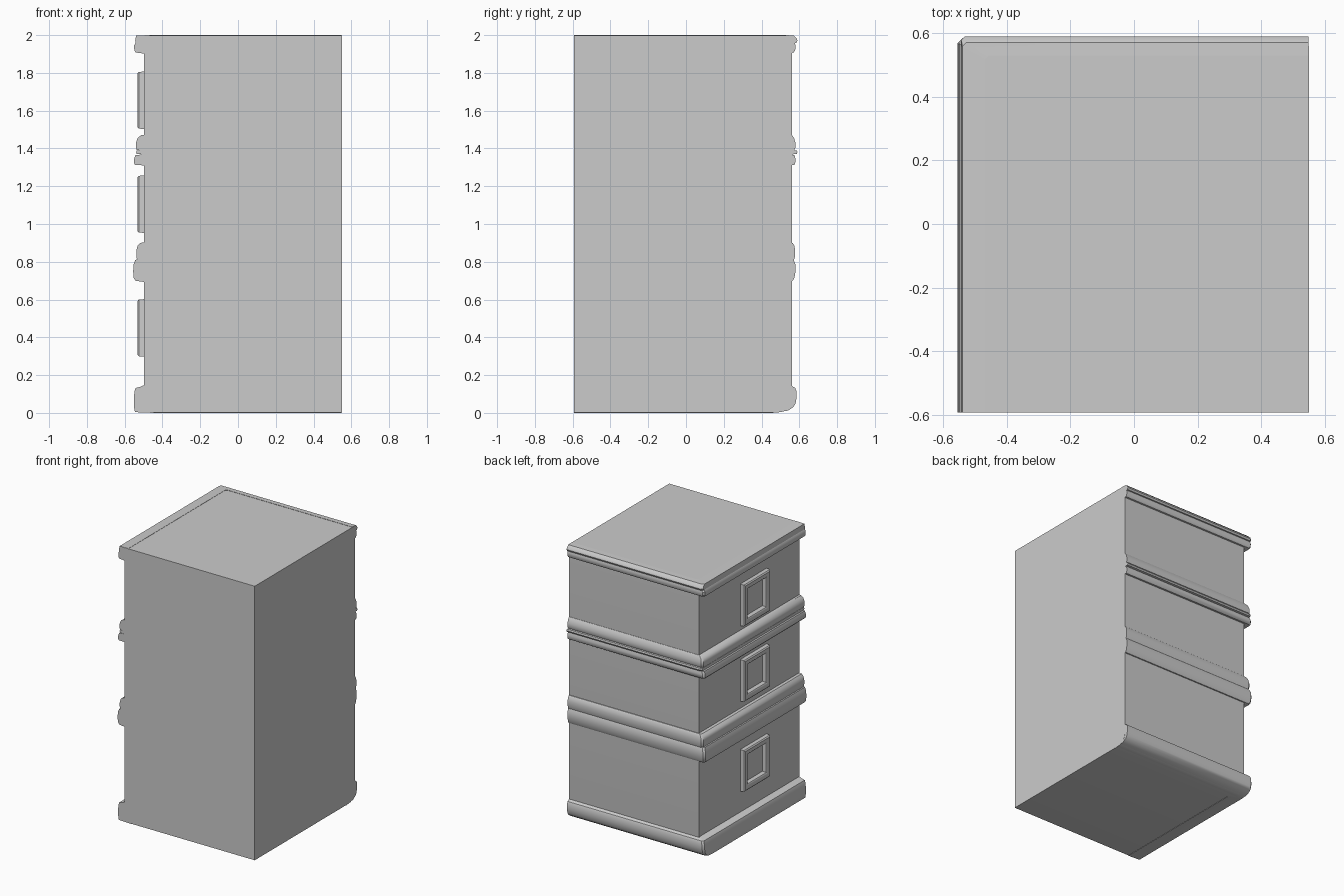
import bpy, bmesh, math

old = bpy.data.objects.get("Cube")
if old:
    bpy.data.objects.remove(old)

SIDE, BACK, FRONT, END = -0.498, 0.56, -0.593, 0.55

grey = bpy.data.materials.new("plain_grey")
grey.use_nodes = True
grey.diffuse_color = (0.6, 0.6, 0.6, 1)
grey.node_tree.nodes["Principled BSDF"].inputs["Base Color"].default_value = (0.6, 0.6, 0.6, 1)


def finish(name, bm, angle=35):
    bmesh.ops.recalc_face_normals(bm, faces=bm.faces)
    mesh = bpy.data.meshes.new(name)
    bm.to_mesh(mesh)
    bm.free()
    mesh.materials.append(grey)
    obj = bpy.data.objects.new(name, mesh)
    bpy.context.collection.objects.link(obj)
    bpy.ops.object.select_all(action='DESELECT')
    obj.select_set(True)
    bpy.context.view_layer.objects.active = obj
    bpy.ops.object.shade_smooth_by_angle(angle=math.radians(angle))
    return obj


def bridge(bm, a, b):
    n = len(a)
    for i in range(n):
        j = (i + 1) % n
        bm.faces.new((a[i], a[j], b[j], b[i]))


def moulding(name, profile, corner=0.012):
    """Sweep a (side reach, back reach, height) profile along two walls."""
    bm = bmesh.new()
    stations = [[], [], [], []]
    for side, back, z in profile:
        x, y = SIDE - side, BACK + back
        spots = [(x, FRONT + 0.001), (x, y - corner), (x + corner, y), (END - 0.001, y)]
        for ring, (px, py) in zip(stations, spots):
            ring.append(bm.verts.new((px, py, z)))
    for a, b in zip(stations, stations[1:]):
        bridge(bm, a, b)
    bm.faces.new(stations[0])
    bm.faces.new(stations[-1])
    return finish(name, bm)


def window(name, z, y=-0.065):
    """Raised square frame around a shallow recessed pane."""
    bm = bmesh.new()
    steps = [(0.152, 0.0), (0.15, 0.027), (0.142, 0.034), (0.118, 0.034),
             (0.108, 0.027), (0.1, 0.004)]
    rings = []
    for half, reach in steps:
        rings.append([bm.verts.new((SIDE - reach, y + sy * half, z + sz * half))
                      for sy, sz in ((-1, -1), (1, -1), (1, 1), (-1, 1))])
    for a, b in zip(rings, rings[1:]):
        bridge(bm, a, b)
    bm.faces.new(rings[-1])
    return finish(name, bm)


# Cabinet body with the lower back edge rounded
bm = bmesh.new()
bmesh.ops.create_cube(bm, size=1)
for v in bm.verts:
    v.co.x = SIDE if v.co.x < 0 else END
    v.co.y = FRONT if v.co.y < 0 else BACK
    v.co.z = 0.003 if v.co.z < 0 else 1.998
edge = [e for e in bm.edges if all(v.co.y > 0 and v.co.z < 1 for v in e.verts)]
bmesh.ops.bevel(bm, geom=edge, offset=0.07, segments=5, profile=0.5, affect='EDGES')
finish("cabinet_body", bm)

# Rounded plinth
moulding("base_moulding", [
    (-0.05, -0.1, 0.0), (0.046, -0.07, 0.004), (0.05, -0.02, 0.012),
    (0.052, 0.008, 0.03), (0.053, 0.02, 0.05), (0.053, 0.025, 0.08),
    (0.05, 0.025, 0.115), (0.044, 0.018, 0.132), (0.02, 0.008, 0.138), (-0.02, -0.02, 0.155)])

# Broad waist band with a thinner band above it
moulding("lower_band", [
    (-0.02, -0.02, 0.69), (0.045, 0.006, 0.7), (0.055, 0.014, 0.715),
    (0.057, 0.02, 0.75), (0.055, 0.02, 0.785), (0.046, 0.01, 0.81), (-0.02, -0.02, 0.82)])
moulding("lower_band_cap", [
    (-0.02, -0.02, 0.8), (0.036, 0.01, 0.805), (0.04, 0.018, 0.83),
    (0.04, 0.018, 0.86), (0.034, 0.014, 0.885), (0.02, 0.004, 0.9), (-0.02, -0.02, 0.905)])

# Narrow lip with a rounded band above it
moulding("upper_lip", [
    (-0.02, -0.02, 1.31), (0.046, 0.012, 1.312), (0.052, 0.018, 1.32),
    (0.052, 0.02, 1.345), (0.045, 0.014, 1.365), (-0.02, -0.02, 1.37)])
moulding("upper_bead", [
    (-0.02, -0.02, 1.368), (0.038, 0.026, 1.37), (0.041, 0.03, 1.38),
    (0.038, 0.026, 1.39), (-0.02, -0.02, 1.392)])
moulding("upper_band", [
    (-0.02, -0.02, 1.39), (0.038, 0.014, 1.392), (0.042, 0.02, 1.405),
    (0.042, 0.02, 1.43), (0.034, 0.012, 1.455), (0.015, 0.002, 1.47), (-0.02, -0.02, 1.472)])

# Top rim
moulding("top_rim_lower", [
    (-0.02, -0.02, 1.9), (0.044, 0.01, 1.908), (0.051, 0.018, 1.92),
    (0.052, 0.02, 1.945), (0.044, 0.014, 1.96), (-0.02, -0.02, 1.965)])
moulding("top_rim_upper", [
    (-0.02, -0.02, 1.95), (0.044, 0.024, 1.958), (0.046, 0.03, 1.97),
    (0.044, 0.026, 1.982), (0.042, 0.01, 1.998), (-0.03, -0.03, 2.0)])

# One window per storey
for label, height in (("lower", 0.45), ("middle", 1.105), ("upper", 1.655)):
    window(label + "_window", height)
